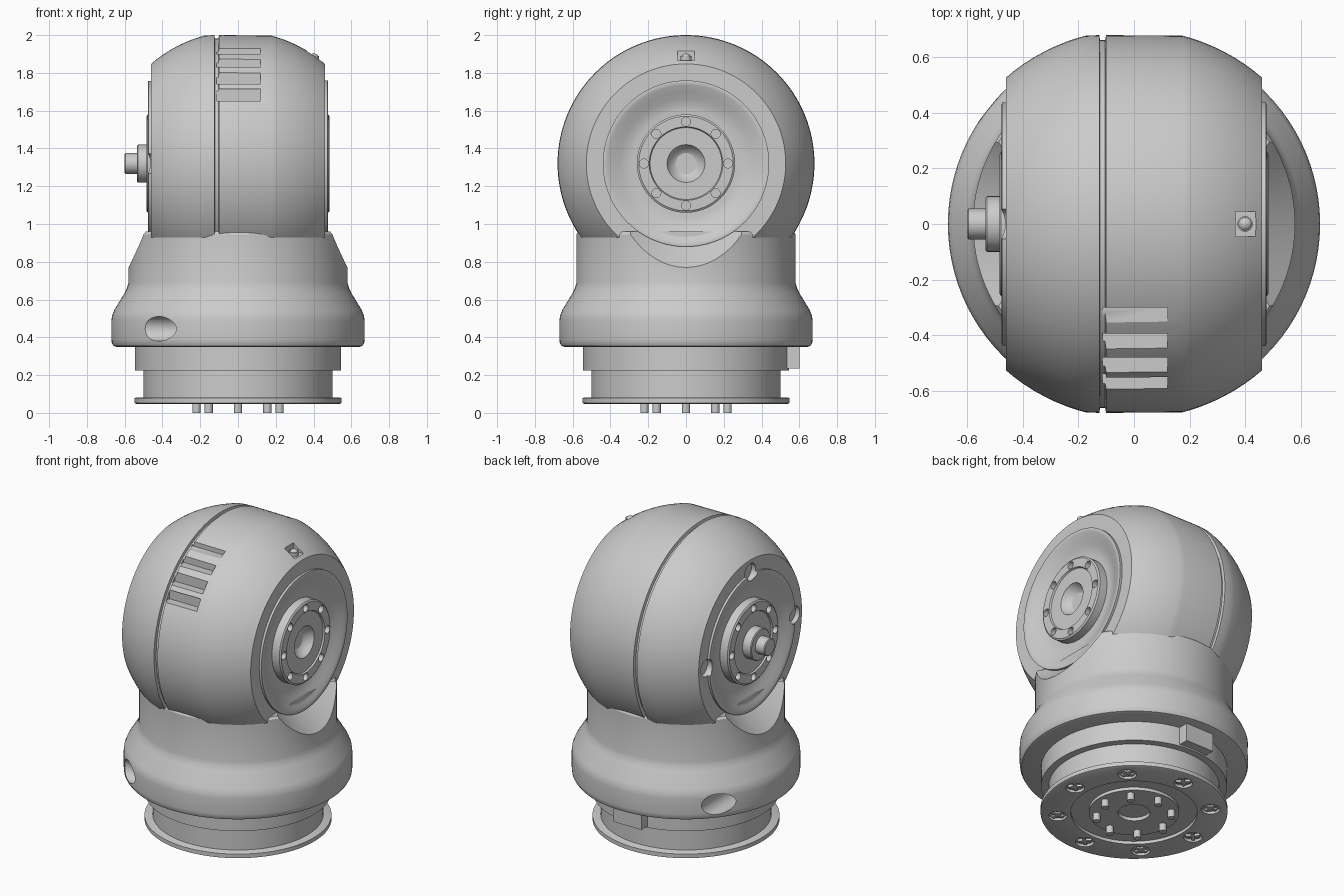
import bpy, bmesh
from math import sqrt, cos, sin, pi, radians
from mathutils import Matrix, Vector

if "Cube" in bpy.data.objects:
    bpy.data.objects.remove(bpy.data.objects["Cube"])

HEAD = Vector((0, 0, 1.32))
TO_X = Matrix.Translation(HEAD) @ Matrix.Rotation(pi / 2, 4, 'Y')    # local z -> +x
TO_NX = Matrix.Translation(HEAD) @ Matrix.Rotation(-pi / 2, 4, 'Y')  # local z -> -x


def make(name, bm, smooth=True):
    bmesh.ops.recalc_face_normals(bm, faces=bm.faces)
    me = bpy.data.meshes.new(name)
    bm.to_mesh(me)
    bm.free()
    ob = bpy.data.objects.new(name, me)
    bpy.context.collection.objects.link(ob)
    return ob


def lathe(name, profile, mat=Matrix(), n=96):
    """Closed solid of revolution about local z from (radius, height) points."""
    bm = bmesh.new()
    rings = []
    for r, h in profile:
        k = 1 if r == 0 else n
        rings.append([bm.verts.new(mat @ Vector((r * cos(2 * pi * i / n), r * sin(2 * pi * i / n), h)))
                      for i in range(k)])
    pairs = list(zip(rings, rings[1:]))
    if profile[0][0] > 0 and profile[-1][0] > 0:
        pairs.append((rings[-1], rings[0]))
    for a, b in pairs:
        for i in range(n):
            j = (i + 1) % n
            f = []
            for v in (a[i % len(a)], a[j % len(a)], b[j % len(b)], b[i % len(b)]):
                if v not in f:
                    f.append(v)
            if len(f) > 2:
                bm.faces.new(f)
    return make(name, bm)


def add_cyl(bm, r, z0, z1, mat=Matrix(), x=0, y=0, n=24):
    m = mat @ Matrix.Translation((x, y, (z0 + z1) / 2))
    bmesh.ops.create_cone(bm, cap_ends=True, segments=n, radius1=r, radius2=r, depth=abs(z1 - z0), matrix=m)


def add_box(bm, lo, hi, mat=Matrix()):
    lo, hi = Vector(lo), Vector(hi)
    s = Matrix.Diagonal((*(hi - lo), 1))
    bmesh.ops.create_cube(bm, size=1, matrix=mat @ Matrix.Translation((lo + hi) / 2) @ s)


def cut(ob, cutter):
    m = ob.modifiers.new("cut", 'BOOLEAN')
    m.operation, m.solver, m.object = 'DIFFERENCE', 'EXACT', cutter
    bpy.context.view_layer.objects.active = ob
    bpy.ops.object.modifier_apply(modifier=m.name)
    bpy.data.objects.remove(cutter)


def ring8(r):
    return [(r * cos(i * pi / 4), r * sin(i * pi / 4)) for i in range(8)]


# Head: clipped sphere turned about x, dished ends, groove at the shell seam
side = [(0, .425), (.285, .425), (.31, .428), (.345, .44), (.38, .457), (.415, .472), (.43, .477),
        (.44, .475), (.44, .46)]
side += [(sqrt(.49 - x * x), x) for x in (.46, .43, .4, .36, .32, .28, .24, .205, .175)]
left = [(r, -x) for r, x in reversed(side)]
seam = [(.68, -.10), (.662, -.104), (.662, -.122), (.68, -.125)]
head = lathe("head_shell", side + seam + left, TO_X, 128)

# Vent slots on the front of the head
bm = bmesh.new()
for z in (1.65, 1.74, 1.83, 1.90):
    y = -sqrt(.68 ** 2 - (z - 1.32) ** 2)
    add_box(bm, (-.113, y - .1, z), (.12, y + .055, z + .065))
cut(head, make("vent_cutter", bm))

# Pocket for the top pin and three scallops in the left rim
bm = bmesh.new()
add_box(bm, (.365, -.045, 1.865), (.5, .045, 2))
for a in (0, 90, 180):
    add_cyl(bm, .055, .43, .6, TO_NX, .0 + .45 * sin(radians(a)), .45 * cos(radians(a)))
cut(head, make("pocket_cutter", bm))
bm = bmesh.new()
add_cyl(bm, .028, 1.8, 1.89, x=.4)
bmesh.ops.create_uvsphere(bm, u_segments=20, v_segments=10, radius=.028,
                          matrix=Matrix.Translation((.4, 0, 1.875)))
make("top_pin", bm)

# Side hubs: ring of eight bolt holes; dimple on the right, shaft on the left
hub_rim = [(.19, .475), (.195, .485), (.25, .485), (.26, .478), (.26, .40), (0, .40)]
right_hub = lathe("right_hub", [(0, .41), (.03, .414), (.06, .427), (.085, .447), (.1, .475)] + hub_rim, TO_X)
left_hub = lathe("left_hub", [(0, .6), (.05, .6), (.055, .595), (.055, .535), (.095, .535), (.1, .53),
                              (.1, .475)] + hub_rim, TO_NX)
for hub, m in ((right_hub, TO_X), (left_hub, TO_NX)):
    bm = bmesh.new()
    for x, y in ring8(.222):
        add_cyl(bm, .024, .45, .6, m, x, y)
    cut(hub, make("hub_hole_cutter", bm))

# Base skirt and neck, bevelled towards both hubs by cones about x
base = lathe("base_skirt", [(0, .35), (.645, .35), (.66, .355), (.668, .37), (.67, .39), (.67, .49),
                            (.667, .515), (.655, .545), (.60, .635), (.588, .66), (.58, .69),
                            (.58, .945), (.57, .96), (0, .96)])
for m in (TO_X, TO_NX):
    cut(base, lathe("neck_cutter", [(0, .46), (.44, .46), (.55, .58), (.64, .68), (0, .68)], m))

# Two cable holes running along x and along y
bm = bmesh.new()
along_x = Matrix.Translation((0, -.52, .445)) @ Matrix.Rotation(-pi / 2, 4, 'Y')
along_y = Matrix.Translation((-.52, 0, .445)) @ Matrix.Rotation(-pi / 2, 4, 'X')
for m in (along_x, along_y):
    add_cyl(bm, .065, .18, .8, m, n=40)
cut(base, make("cable_hole_cutter", bm))

# Stepped collar under the skirt, with a connector block at the back
lathe("collar", [(0, .36), (.545, .36), (.545, .225), (.5, .225), (.5, .07), (0, .07)])
bm = bmesh.new()
add_box(bm, (-.1, .48, .235), (.1, .6, .355))
make("rear_connector", bm)

# Mounting flange: ring groove, centre bore and eight screw recesses underneath
flange = lathe("mounting_flange", [(0, .082), (.54, .082), (.548, .078), (.548, .052), (.54, .048),
                                   (.37, .048), (.37, .068), (.265, .068), (.265, .048),
                                   (.095, .048), (.095, .072), (0, .072)])
bm = bmesh.new()
for x, y in ring8(.45):
    add_cyl(bm, .055, 0, .066, x=x, y=y)
cut(flange, make("screw_recess_cutter", bm))

# Cross-head screws in the recesses
bm = bmesh.new()
for i, (x, y) in enumerate(ring8(.45)):
    for a in (pi / 4, -pi / 4):
        add_box(bm, (-.042, -.01, .052), (.042, .01, .07),
                Matrix.Translation((x, y, 0)) @ Matrix.Rotation(i * pi / 4 + a, 4, 'Z'))
make("flange_screws", bm)

# Locating pins the model stands on
bm = bmesh.new()
for x, y in ring8(.22):
    add_cyl(bm, .022, 0, .06, x=x, y=y)
make("foot_pins", bm)

# Smooth shading with sharp edges kept
for ob in bpy.context.scene.objects:
    ob.select_set(True)
bpy.context.view_layer.objects.active = head
bpy.ops.object.shade_smooth_by_angle(angle=radians(30))
